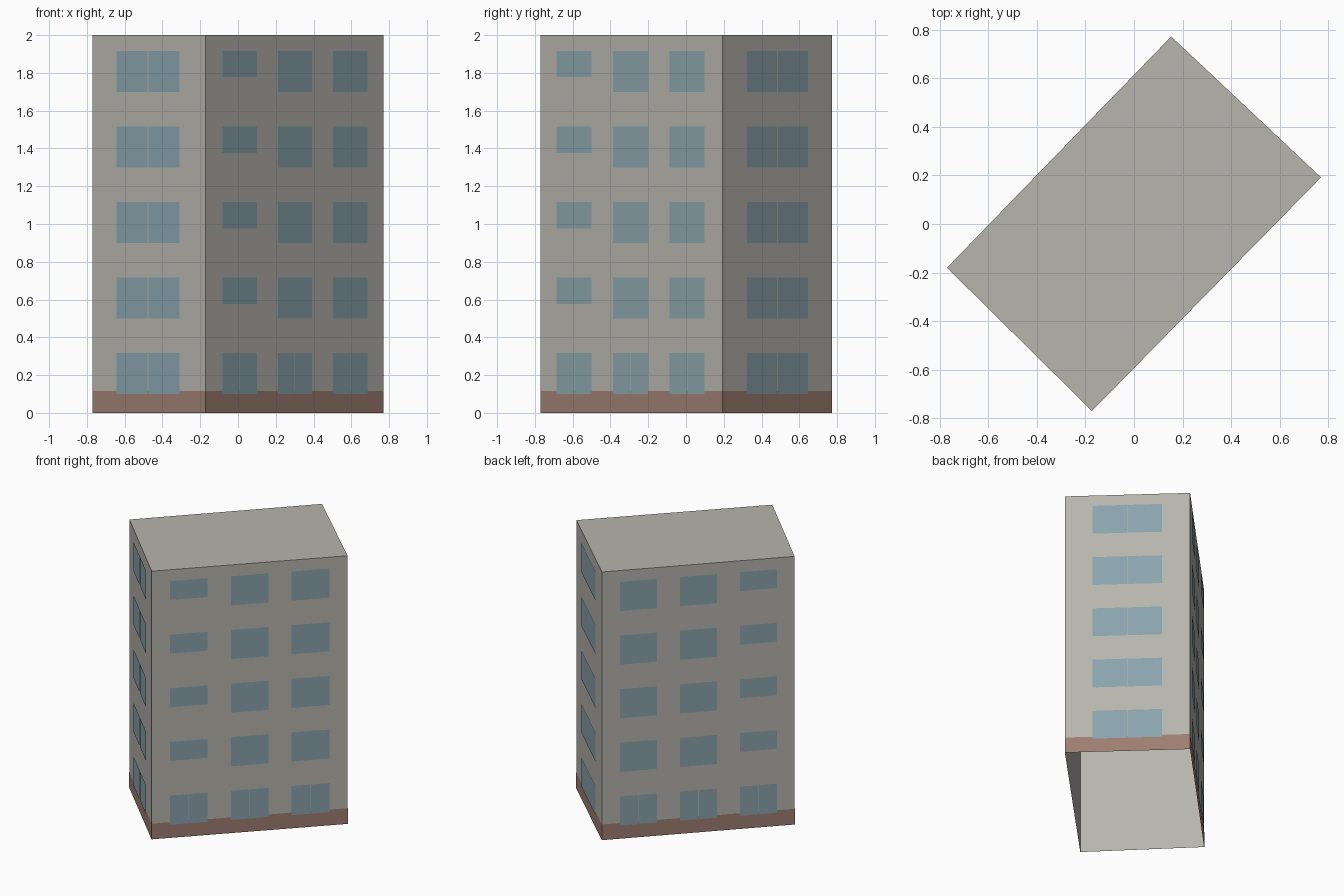
import bpy
from mathutils import Vector

cube = bpy.data.objects.get("Cube")
if cube:
    bpy.data.objects.remove(cube, do_unlink=True)

HEIGHT = 2.0
FLOOR = 0.4
LEFT, FRONT, RIGHT, BACK = [Vector(p) for p in
    ((-0.77, -0.18, 0), (-0.173, -0.77, 0), (0.77, 0.192, 0), (0.153, 0.772, 0))]
CORNERS = [LEFT, FRONT, RIGHT, BACK]
UP = Vector((0, 0, 1))


def material(name, color):
    mat = bpy.data.materials.new(name)
    mat.use_nodes = True
    mat.diffuse_color = (*color, 1)
    mat.node_tree.nodes["Principled BSDF"].inputs["Base Color"].default_value = (*color, 1)
    return mat


concrete = material("concrete", (0.47, 0.46, 0.42))
brick = material("brick_base", (0.34, 0.21, 0.165))
glass = material("window_glass", (0.255, 0.37, 0.415))


def mesh_object(name, verts, faces, mat):
    mesh = bpy.data.meshes.new(name)
    mesh.from_pydata(verts, [], faces)
    mesh.materials.append(mat)
    obj = bpy.data.objects.new(name, mesh)
    bpy.context.collection.objects.link(obj)
    return obj


def shell(name, scale, top, mat, capped):
    """Four outward walls around the footprint, optionally closed on top."""
    verts = [c * scale for c in CORNERS] + [c * scale + UP * top for c in CORNERS]
    faces = [(i, (i + 1) % 4, (i + 1) % 4 + 4, i + 4) for i in range(4)]
    if capped:
        faces.append((4, 5, 6, 7))
    mesh_object(name, verts, faces, mat)


def windows(name, start, end, panes):
    """Flat panes (from, to, bottom, top) placed along one wall."""
    along = end - start
    normal = along.cross(UP).normalized()
    flip = normal.dot(start + end) < 0
    if flip:
        normal = -normal
    verts, faces = [], []
    for a, b, low, high in panes:
        n = len(verts)
        for t, z in ((a, low), (b, low), (b, high), (a, high)):
            verts.append(start + along * t + UP * z + normal * 0.005)
        face = (n, n + 1, n + 2, n + 3)
        faces.append(face[::-1] if flip else face)
    mesh_object(name, verts, faces, glass)


def split(a, b, gap):
    mid = (a + b) / 2
    return [(a, mid - gap), (mid + gap, b)]


# Building body with open underside, and painted base band
shell("building_walls", 1.0, HEIGHT, concrete, True)
shell("base_band", 1.002, 0.117, brick, False)

# Window layout: paired panes on the short walls, three columns on the long ones
short_panes, long_panes = [], []
for floor in range(5):
    low = floor * FLOOR + 0.10
    high = low + 0.217
    short_panes += [(a, b, low, high) for a, b in split(0.22, 0.775, 0.003)]
    for column in range(3):
        a = 0.092 + column * 0.311
        b = a + 0.193
        if floor == 0:
            long_panes += [(c, d, low, high) for c, d in split(a, b, 0.0015)]
        else:
            sill = high - 0.14 if column == 0 else low
            long_panes.append((a, b, sill, high))

windows("front_short_wall_windows", LEFT, FRONT, short_panes)
windows("back_short_wall_windows", RIGHT, BACK, short_panes)
windows("front_long_wall_windows", FRONT, RIGHT, long_panes)
windows("back_long_wall_windows", LEFT, BACK, long_panes)
